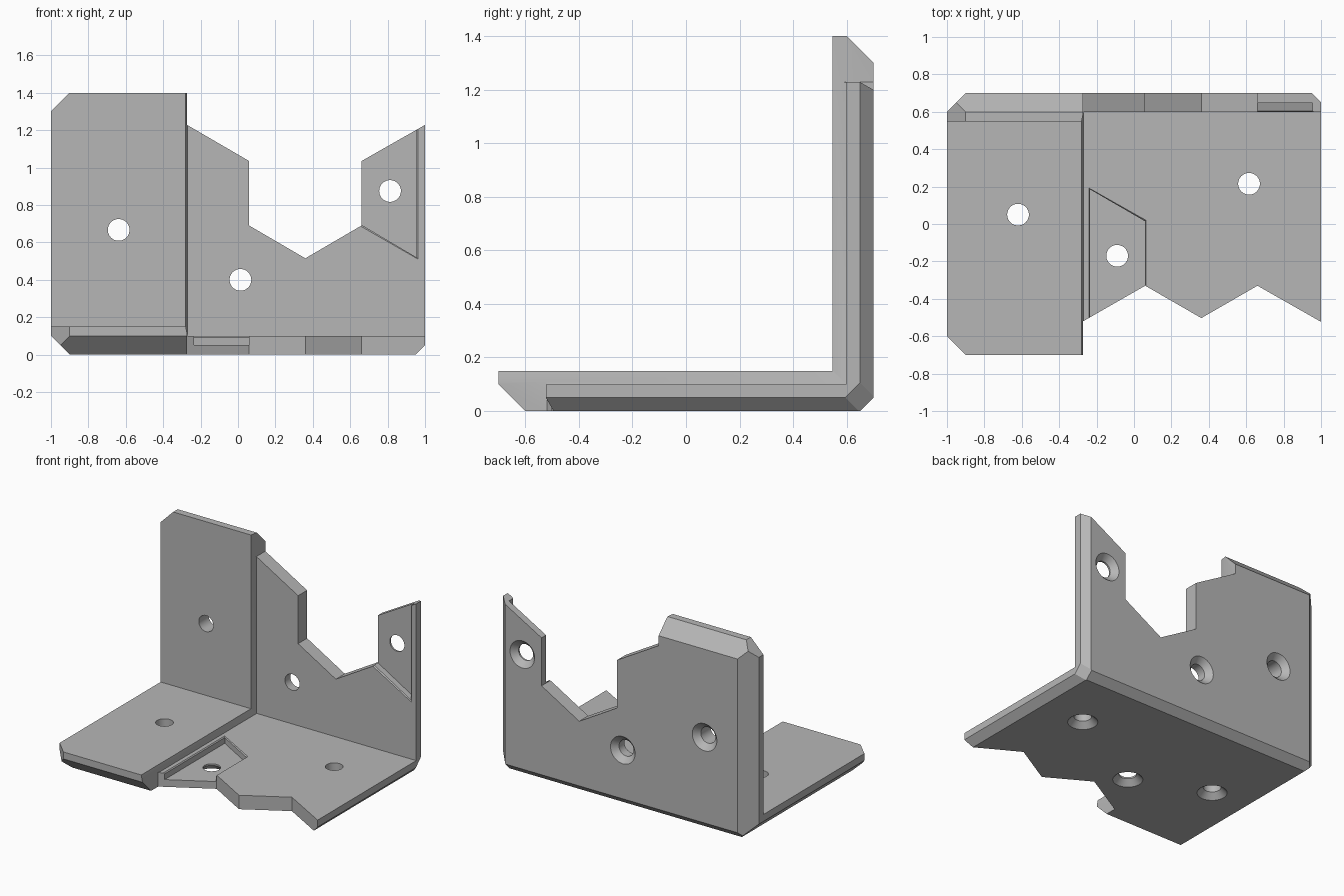
import bpy, bmesh, math
from mathutils import Vector, Matrix

default = bpy.data.objects.get("Cube")
if default:
    bpy.data.objects.remove(default, do_unlink=True)

grey = bpy.data.materials.new("bracket grey")
grey.use_nodes = True
grey.diffuse_color = (0.47, 0.47, 0.47, 1)
grey.node_tree.nodes["Principled BSDF"].inputs["Base Color"].default_value = grey.diffuse_color


def to_object(bm, name):
    bmesh.ops.recalc_face_normals(bm, faces=bm.faces)
    mesh = bpy.data.meshes.new(name)
    bm.to_mesh(mesh)
    bm.free()
    mesh.materials.append(grey)
    ob = bpy.data.objects.new(name, mesh)
    bpy.context.collection.objects.link(ob)
    return ob


def cut_block(name, lo, hi, planes=()):
    """Box trimmed to the inside of each plane, given as (normal, offset)."""
    bm = bmesh.new()
    lo, hi = Vector(lo), Vector(hi)
    bmesh.ops.create_cube(bm, size=1, matrix=Matrix.Translation((lo + hi) / 2)
                          @ Matrix.Diagonal((*(hi - lo), 1)))
    for normal, offset in planes:
        n = Vector(normal)
        res = bmesh.ops.bisect_plane(bm, geom=bm.verts[:] + bm.edges[:] + bm.faces[:],
                                     dist=1e-5, plane_co=n * offset / n.length_squared,
                                     plane_no=n, clear_outer=True)
        rim = [e for e in res["geom_cut"] if isinstance(e, bmesh.types.BMEdge)]
        bmesh.ops.edgeloop_fill(bm, edges=rim)
    return to_object(bm, name)


def prism(name, poly, axis, lo, hi, flare=(1, 1)):
    """Extrude a polygon along Y or Z; flare scales the lo end."""
    bm = bmesh.new()
    cx = sum(p[0] for p in poly) / len(poly)
    ct = sum(p[1] for p in poly) / len(poly)
    rings = []
    for level, (fx, ft) in ((lo, flare), (hi, (1, 1))):
        ring = []
        for x, t in poly:
            x, t = cx + (x - cx) * fx, ct + (t - ct) * ft
            ring.append(bm.verts.new((x, t, level) if axis == "Z" else (x, level, t)))
        rings.append(ring)
        bm.faces.new(ring)
    a, b = rings
    for i in range(len(poly)):
        j = (i + 1) % len(poly)
        bm.faces.new((a[i], a[j], b[j], b[i]))
    return to_object(bm, name)


def screw_hole(name, place):
    """Through hole with a countersink opening toward local -z."""
    bm = bmesh.new()
    profile = [(0, -0.05), (0.148, -0.05), (0.058, 0.04), (0.058, 0.3), (0, 0.3)]
    verts = [bm.verts.new((r, 0, z)) for r, z in profile]
    edges = [bm.edges.new(pair) for pair in zip(verts, verts[1:])]
    bmesh.ops.spin(bm, geom=verts + edges, cent=(0, 0, 0), axis=(0, 0, 1),
                   angle=math.tau, steps=48)
    bmesh.ops.remove_doubles(bm, verts=bm.verts, dist=1e-5)
    bm.transform(place)
    return to_object(bm, name)


# Outer block: wide chamfers on the left, narrow ones on the right and rear
bracket = cut_block("corner_bracket", (-1, -0.7, 0), (1, 0.7, 1.4), [
    ((-1, 0, -1), 0.9), ((-1, 1, 0), 1.6), ((-1, 0, 1), 2.3), ((-1, -1, 0), 1.6),
    ((0, 1, 1), 2.0), ((0, -1, -1), 0.6),
    ((1, 1, 0), 1.65), ((1, 0, -1), 0.95), ((0, 1, -1), 0.65), ((2, 1, -1), 2.545)])

cutters = [
    # Space inside the thick plates
    cut_block("inner_space", (-2, -2, 0.15), (2, 0.548, 3)),
    # Thinner right side with a slightly leaning step
    cut_block("thin_side_space", (-0.5, -2, 0.1), (2, 0.598, 3),
              [((-1, 0, -0.2), 0.25), ((-1, 0.2, 0), 0.39)]),
    # Zigzag outlines of the upright and the base
    prism("upright_notch", [(-0.272, 2), (-0.272, 1.228), (0.06, 1.035), (0.06, 0.69),
                            (0.36, 0.515), (0.66, 0.69), (0.66, 1.035),
                            (1.1, 1.285), (1.1, 2)], "Y", 0.3, 1),
    prism("base_notch", [(-0.272, -1), (-0.272, -0.52), (0.06, -0.33), (0.36, -0.503),
                         (0.66, -0.33), (1.1, -0.58), (1.1, -1)], "Z", -0.5, 0.5),
]

# Sunken pockets with a fine chamfered rim
base_pocket = [(-0.235, 0.185), (0.058, 0.015), (0.058, -0.6), (-0.235, -0.6)]
upright_pocket = [(0.6, 0.73), (0.955, 0.52), (0.955, 1.5), (0.6, 1.5)]
cutters += [
    prism("base_pocket", base_pocket, "Z", 0.2, 0.052),
    prism("base_pocket_rim", base_pocket, "Z", 0.101, 0.093, (1.05, 1.02)),
    prism("upright_pocket", upright_pocket, "Y", 0.5, 0.648),
    prism("upright_pocket_rim", upright_pocket, "Y", 0.597, 0.605, (1.05, 1.02)),
]

# Countersunk screw holes
for x, y in ((-0.62, 0.05), (-0.09, -0.17), (0.615, 0.215)):
    cutters.append(screw_hole("base_hole", Matrix.Translation((x, y, 0))))
for x, z in ((-0.638, 0.667), (0.013, 0.4), (0.813, 0.875)):
    cutters.append(screw_hole("upright_hole", Matrix.Translation((x, 0.7, z))
                              @ Matrix.Rotation(math.pi / 2, 4, "X")))

# Apply all cuts
bpy.ops.object.select_all(action="DESELECT")
bracket.select_set(True)
bpy.context.view_layer.objects.active = bracket
for cutter in cutters:
    cutter.hide_render = True
    mod = bracket.modifiers.new("cut", "BOOLEAN")
    mod.operation, mod.solver, mod.object = "DIFFERENCE", "EXACT", cutter
    bpy.ops.object.modifier_apply(modifier=mod.name)
    bpy.data.objects.remove(cutter, do_unlink=True)
bpy.ops.object.shade_smooth_by_angle(angle=math.radians(20))
